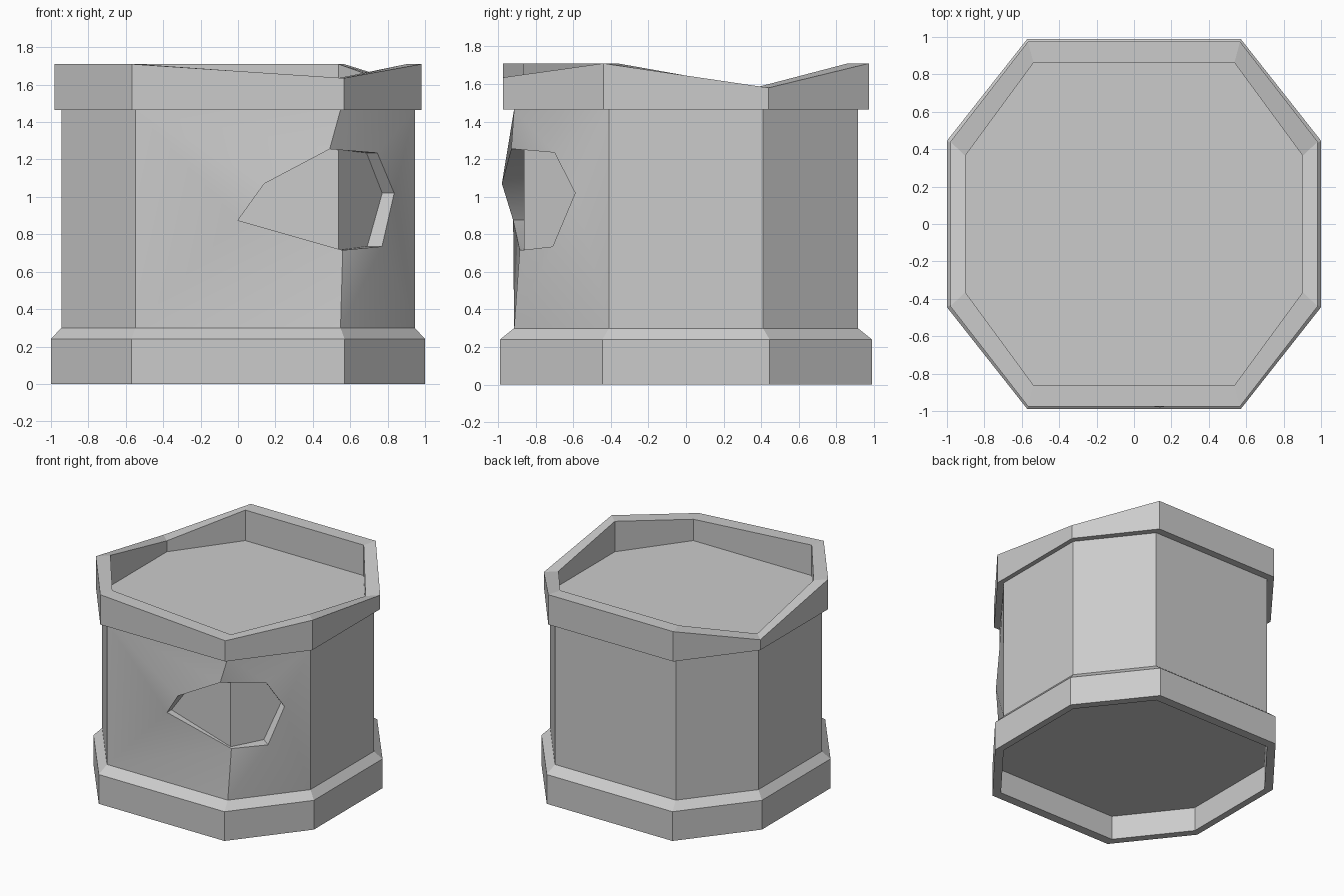
import bpy, bmesh
from mathutils import Vector

if "Cube" in bpy.data.objects:
    bpy.data.objects.remove(bpy.data.objects["Cube"])

# Octagon sizes: half length of front edge, front depth, side x, half length of side edge
BASE = (0.57, 0.99, 1.0, 0.445)
SHAFT = (0.548, 0.915, 0.945, 0.41)
RIM = (0.567, 0.975, 0.982, 0.44)
CORE = (0.537, 0.862, 0.902, 0.365)


def octagon(size, z):
    """Counter-clockwise ring starting at the front right corner."""
    a, b, c, d = size
    zs = z if isinstance(z, (list, tuple)) else [z] * 8
    xy = [(a, -b), (c, -d), (c, d), (a, b), (-a, b), (-c, d), (-c, -d), (-a, -b)]
    return [(x, y, h) for (x, y), h in zip(xy, zs)]


def finish(name, bm):
    mesh = bpy.data.meshes.new(name)
    bm.to_mesh(mesh)
    bm.free()
    obj = bpy.data.objects.new(name, mesh)
    bpy.context.collection.objects.link(obj)
    return obj


def loft(name, sections, cap_start=False, cap_end=False):
    bm = bmesh.new()
    rings = [[bm.verts.new(p) for p in octagon(s, z)] for s, z in sections]
    for r, q in zip(rings, rings[1:]):
        for i in range(8):
            j = (i + 1) % 8
            bm.faces.new((r[i], r[j], q[j], q[i]))
    if cap_start:
        bm.faces.new(rings[0][::-1])
    if cap_end:
        bm.faces.new(rings[-1])
    return finish(name, bm)


# Plinth, hollow underneath, with a sloped upper lip
loft("plinth", [(SHAFT, 0.2), (SHAFT, 0), (BASE, 0), (BASE, 0.24), (SHAFT, 0.3)],
     cap_start=True)

# Inner core that shows through the broken corner
loft("core", [(CORE, 0.2), (CORE, 1.46)])

# Chipped top rim with a sunken floor
tops = [1.635, 1.71, 1.58, 1.71, 1.71, 1.55, 1.71, 1.71]
loft("top_rim", [(SHAFT, 1.465), (RIM, 1.465), (RIM, tops), (CORE, tops), (CORE, 1.46)],
     cap_end=True)

# Outer shell: six plain sides
bm = bmesh.new()
lo = [bm.verts.new(p) for p in octagon(SHAFT, 0.3)]
hi = [bm.verts.new(p) for p in octagon(SHAFT, 1.465)]
for i in range(1, 7):
    bm.faces.new((lo[i], lo[i + 1], hi[i + 1], hi[i]))

# Outer shell: broken opening across the front right corner
hole = [(0, -0.92, 0.875), (0.14, -0.98, 1.07), (0.49, -0.93, 1.255),
        (0.745, -0.70, 1.235), (0.835, -0.59, 1.02), (0.77, -0.71, 0.735),
        (0.56, -0.885, 0.715)]
A, B, C, D, E, F, G = rim = [bm.verts.new(p) for p in hole]
TL, BL, TR, BR, R1, R0 = hi[7], lo[7], hi[0], lo[0], hi[1], lo[1]
for tri in ((TL, BL, A), (TL, A, B), (TL, B, C), (TL, C, TR), (BL, BR, G), (BL, G, A),
            (TR, C, D), (TR, D, R1), (R1, D, E), (R1, E, R0), (E, F, R0),
            (F, BR, R0), (F, G, BR)):
    bm.faces.new(tri)

# Thickness of the opening, running in to the core
corner, side = (Vector(octagon(CORE, 0)[k]) for k in (0, 1))
edge = (side - corner).normalized()
normal = Vector((-edge.y, edge.x, 0)) * -1
inner = []
for k, p in enumerate(hole):
    p = Vector(p)
    if k < 3:
        p.y = corner.y
    elif k < 6:
        p -= normal * (p - corner).dot(normal)
    else:
        p.x, p.y = corner.x, corner.y
    p.z = hole[k][2]
    inner.append(bm.verts.new(p))
for i in range(7):
    j = (i + 1) % 7
    bm.faces.new((rim[j], rim[i], inner[i], inner[j]))
shell = finish("shell", bm)

# Soft shading across the slightly bulged broken face only
bpy.context.view_layer.objects.active = shell
shell.select_set(True)
bpy.ops.object.shade_smooth_by_angle(angle=0.5)
